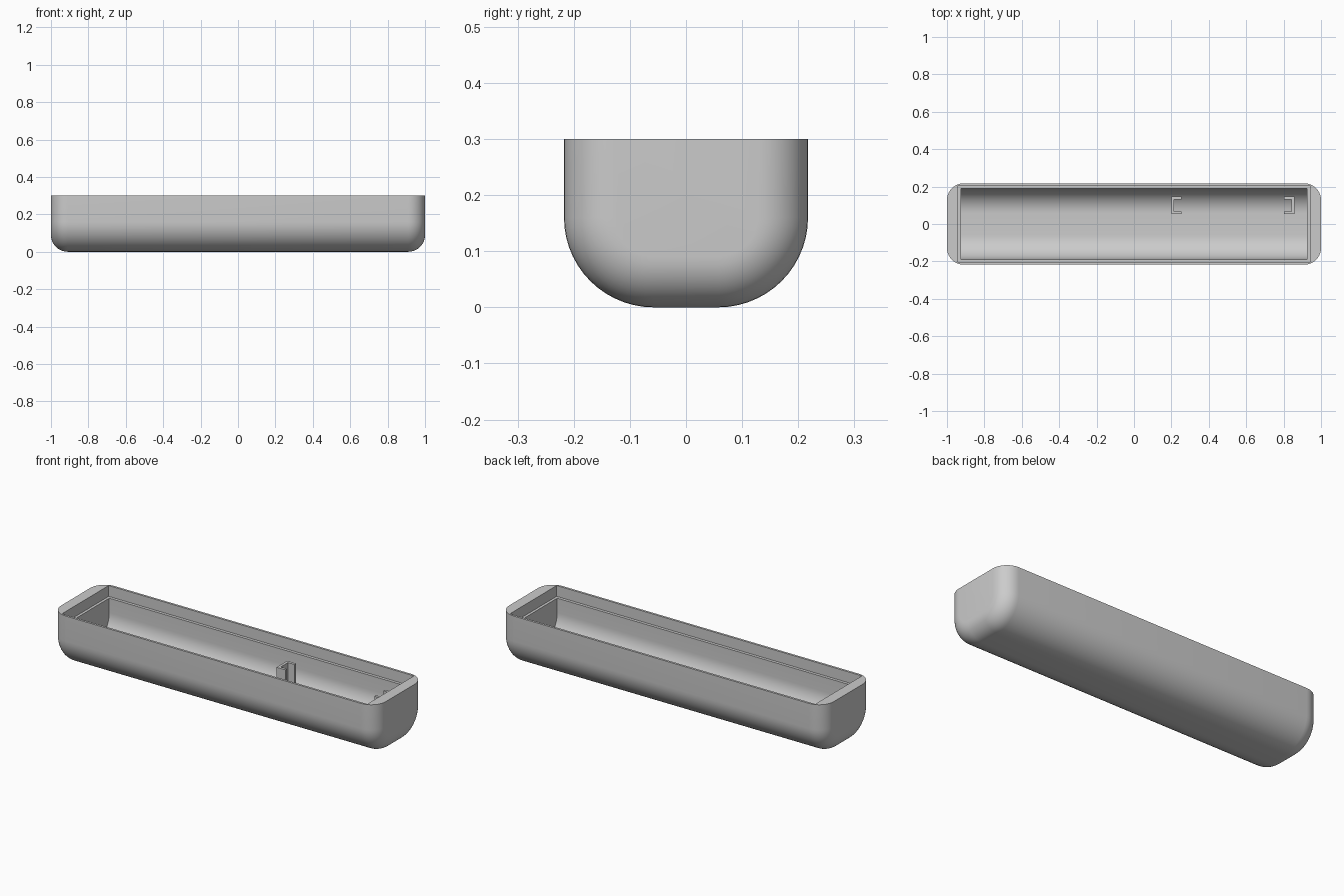
import bpy, bmesh
from math import sin, cos, pi, sqrt

cube = bpy.data.objects.get("Cube")
if cube:
    bpy.data.objects.remove(cube, do_unlink=True)

HALF_W, HEIGHT, BOTTOM_R, END_R = 0.2175, 0.3, 0.16, 0.09
WALL = 0.029

grey = bpy.data.materials.new("plain grey")
grey.use_nodes = True
grey.diffuse_color = (0.6, 0.6, 0.6, 1)
grey.node_tree.nodes["Principled BSDF"].inputs["Base Color"].default_value = (0.6, 0.6, 0.6, 1)


def finish(name, bm):
    bmesh.ops.recalc_face_normals(bm, faces=bm.faces)
    mesh = bpy.data.meshes.new(name)
    bm.to_mesh(mesh)
    bm.free()
    mesh.materials.append(grey)
    obj = bpy.data.objects.new(name, mesh)
    bpy.context.collection.objects.link(obj)
    return obj


def trough_section(inset, top, steps=14):
    """Half-round U section, shrunk by inset, as (y, z) points."""
    r = BOTTOM_R - inset
    centre = HALF_W - BOTTOM_R
    arc = [(centre + r * cos(a), BOTTOM_R - r * sin(a))
           for a in (pi / 2 * i / steps for i in range(steps + 1))]
    side = [(HALF_W - inset, top)] + arc
    return side + [(-y, z) for y, z in reversed(side)]


def trough(name, stations, top):
    """Loft U sections along x through (x, inset) stations and close the top."""
    bm = bmesh.new()
    rings = [[bm.verts.new((x, y, z)) for y, z in trough_section(d, top)]
             for x, d in stations]
    for a, b in zip(rings, rings[1:]):
        for i in range(len(a) - 1):
            bm.faces.new((a[i], a[i + 1], b[i + 1], b[i]))
    bm.faces.new(rings[0])
    bm.faces.new(rings[-1])
    bm.faces.new([r[0] for r in rings] + [r[-1] for r in reversed(rings)])
    return finish(name, bm)


def cut(target, cutter):
    mod = target.modifiers.new("cut", 'BOOLEAN')
    mod.operation = 'DIFFERENCE'
    mod.solver = 'EXACT'
    mod.object = cutter
    bpy.context.view_layer.objects.active = target
    bpy.ops.object.modifier_apply(modifier=mod.name)
    bpy.data.objects.remove(cutter, do_unlink=True)


# Outer shell with rounded ends
angles = [pi / 2 * i / 10 for i in range(11)]
right_end = [(1 - END_R + END_R * sin(a), END_R * (1 - cos(a))) for a in angles]
left_end = [(-x, d) for x, d in reversed(right_end)]
shell = trough("tray_shell", left_end + right_end, HEIGHT)

# Hollow interior
cut(shell, trough("cavity_cutter", [(-0.925, WALL), (0.925, WALL)], 0.4))

# Stepped recess for a lid around the opening
bm = bmesh.new()
bmesh.ops.create_cube(bm, size=1)
bmesh.ops.scale(bm, vec=(1.88, 0.41, 0.16), verts=bm.verts)
bmesh.ops.translate(bm, vec=(0, 0, 0.32), verts=bm.verts)
cut(shell, finish("recess_cutter", bm))

bpy.ops.object.select_all(action='DESELECT')
shell.select_set(True)
bpy.context.view_layer.objects.active = shell
bpy.ops.object.shade_smooth_by_angle(angle=pi / 6)


def floor_z(y):
    r = BOTTOM_R - WALL
    dy = max(0, abs(y) - (HALF_W - BOTTOM_R))
    return BOTTOM_R - sqrt(r * r - dy * dy)


def bracket(name, back_x, direction):
    """C-shaped upright whose open side faces along direction."""
    t, depth, y0, y1 = 0.015, 0.055, 0.053, 0.147
    outline = [(0, y0), (depth, y0), (depth, y0 + t), (t, y0 + t),
               (t, y1 - t), (depth, y1 - t), (depth, y1), (0, y1)]
    bm = bmesh.new()
    pts = [(back_x + direction * u, y) for u, y in outline]
    low = [bm.verts.new((x, y, floor_z(y) - 0.01)) for x, y in pts]
    high = [bm.verts.new((x, y, 0.208)) for x, y in pts]
    bm.faces.new(high)
    for i in range(len(pts)):
        j = (i + 1) % len(pts)
        bm.faces.new((low[i], low[j], high[j], high[i]))
    # Sloped underside, sunk into the floor
    for quad in ((0, 1, 2, 3), (0, 3, 4, 7), (4, 5, 6, 7)):
        bm.faces.new([low[i] for i in quad])
    return finish(name, bm)


# Facing pair of brackets inside
bracket("inner_bracket", 0.2, 1)
bracket("outer_bracket", 0.858, -1)
